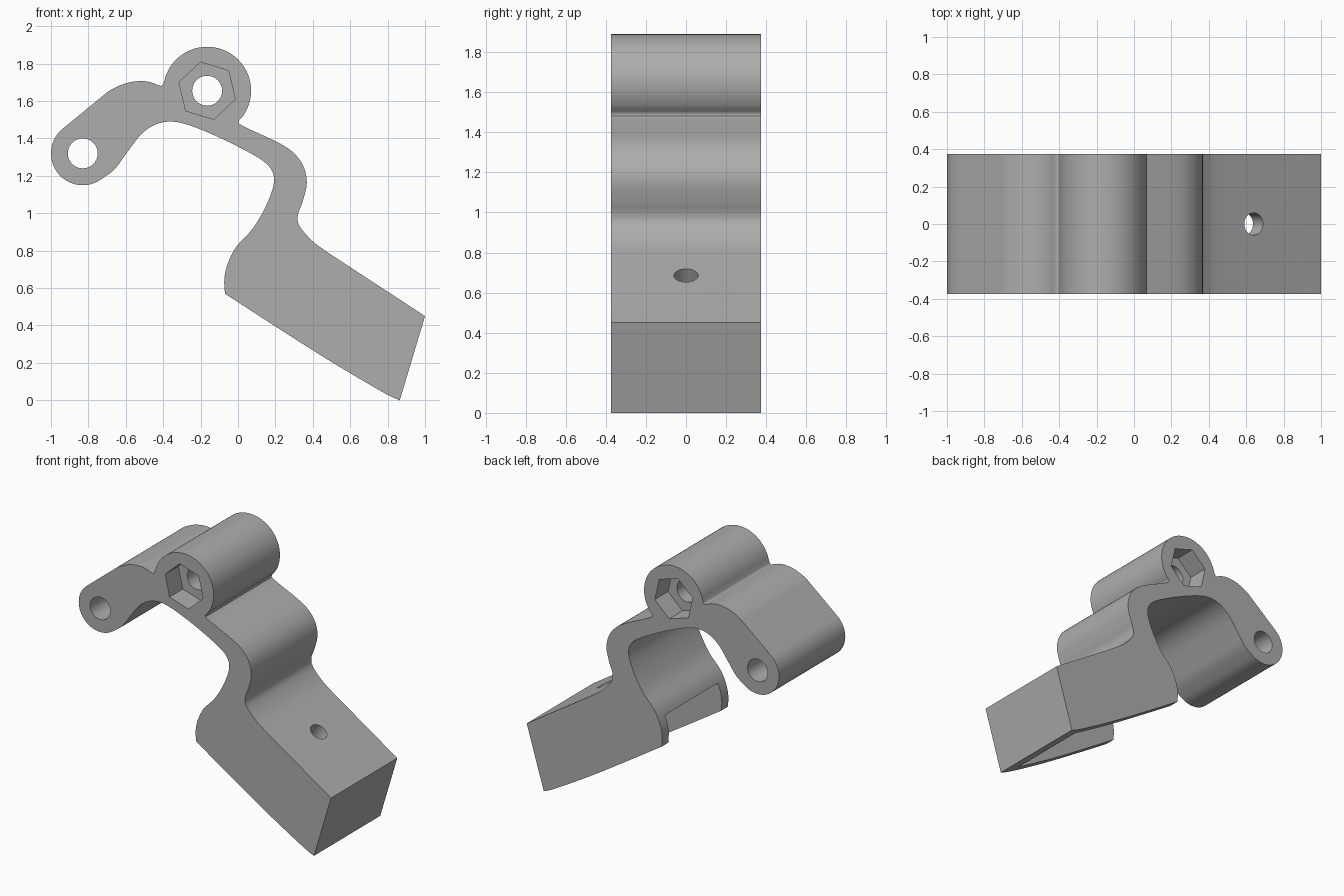
import bpy, bmesh, math
from mathutils import Vector

cube = bpy.data.objects.get("Cube")
if cube:
    bpy.data.objects.remove(cube, do_unlink=True)

WIDTH = 0.75
HALF = WIDTH / 2
BOSS = Vector((-0.165, 1.655))
LUG = Vector((-0.83, 1.32))

grey = bpy.data.materials.new("plain grey")
grey.use_nodes = True
grey.diffuse_color = (0.42, 0.42, 0.42, 1)
grey.node_tree.nodes["Principled BSDF"].inputs["Base Color"].default_value = grey.diffuse_color


def arc(center, radius, start, end, steps):
    """Points on a circle in the side profile, angles in degrees."""
    angles = [math.radians(start + (end - start) * i / steps) for i in range(steps + 1)]
    return [center + radius * Vector((math.cos(a), math.sin(a))) for a in angles]


def smooth(points, steps=4):
    """Smooth path through the points."""
    p = [Vector(q) for q in points]
    p = [2 * p[0] - p[1]] + p + [2 * p[-1] - p[-2]]
    path = []
    for a, b, c, d in zip(p, p[1:], p[2:], p[3:]):
        for i in range(steps):
            t = i / steps
            path.append(b + (c - a) * t / 2 + (2 * a - 5 * b + 4 * c - d) * t**2 / 2
                        + (3 * b - a - 3 * c + d) * t**3 / 2)
    return path + [p[-2]]


def extrude_profile(name, outline, y_from, y_to):
    """Solid made by sweeping an x-z outline along y."""
    bm = bmesh.new()
    face = bm.faces.new([bm.verts.new((p[0], y_from, p[1])) for p in outline])
    swept = bmesh.ops.extrude_face_region(bm, geom=[face])["geom"]
    moved = [v for v in swept if isinstance(v, bmesh.types.BMVert)]
    bmesh.ops.translate(bm, vec=(0, y_to - y_from, 0), verts=moved)
    bmesh.ops.remove_doubles(bm, verts=bm.verts, dist=0.0001)
    bmesh.ops.recalc_face_normals(bm, faces=bm.faces)
    mesh = bpy.data.meshes.new(name)
    bm.to_mesh(mesh)
    bm.free()
    mesh.materials.append(grey)
    obj = bpy.data.objects.new(name, mesh)
    bpy.context.collection.objects.link(obj)
    return obj


# Bracket outline: lug, underside of the arm, neck, block, shoulder, boss, arm top
underside = smooth([
    (-0.725, 1.185), (-0.66, 1.235), (-0.6, 1.315), (-0.52, 1.42), (-0.44, 1.475),
    (-0.35, 1.49), (-0.25, 1.467), (-0.1, 1.405), (0.05, 1.33), (0.14, 1.275),
    (0.185, 1.22), (0.19, 1.15), (0.15, 1.04), (0.08, 0.92), (-0.01, 0.82),
    (-0.055, 0.73), (-0.073, 0.65), (-0.07, 0.57)])
block_bottom = smooth([(-0.07, 0.57), (0.2, 0.395), (0.5, 0.205), (0.78, 0.04), (0.865, 0)])
shoulder = smooth([
    (0.48, 0.79), (0.4, 0.85), (0.33, 0.93), (0.32, 0.99), (0.345, 1.06), (0.368, 1.16),
    (0.35, 1.25), (0.3, 1.32), (0.22, 1.375), (0.03, 1.465), (0.005, 1.49), (0.022, 1.515)])
arm_top = smooth([
    (-0.397, 1.7), (-0.405, 1.685), (-0.42, 1.682), (-0.46, 1.698), (-0.52, 1.707),
    (-0.6, 1.695), (-0.68, 1.66), (-0.72, 1.63)])
outline = (arc(LUG, 0.17, 130, 305, 32) + underside[1:] + block_bottom[1:]
           + [Vector((1, 0.45))] + shoulder + arc(BOSS, 0.235, -35, 168, 40) + arm_top[1:])
bracket = extrude_profile("bracket", outline, -HALF, HALF)

# Pin holes and hexagonal nut pockets
cutters = [extrude_profile("pin_hole_cutter", arc(c, 0.08, 0, 360, 40)[:-1], -1, 1)
           for c in (LUG, BOSS)]
for side in (-1, 1):
    hexagon = arc(BOSS, 0.157, 43, 403, 6)[:-1]
    cutters.append(extrude_profile("nut_pocket_cutter", hexagon, side * (HALF - 0.15), side))

# Cavity in the block, open below and at the left end
cavity = [(-0.3, 0.76), (0.35, 0.76), (0.88, 0.41), (0.77, 0.04), (0.7, -0.3), (-0.3, -0.3)]
cutters.append(extrude_profile("cavity_cutter", cavity, 0.075 - HALF, HALF - 0.075))

# Screw hole square to the sloping top of the block
screw = extrude_profile("screw_hole_cutter", arc(Vector((0, 0)), 0.06, 0, 360, 32)[:-1], -0.15, 0.15)
screw.rotation_euler = Vector((0, 1, 0)).rotation_difference(Vector((0.55, 0, 0.84))).to_euler()
screw.location = (0.64, 0, 0.686)
cutters.append(screw)

for cutter in cutters:
    cutter.hide_render = True
    cut = bracket.modifiers.new(cutter.name, "BOOLEAN")
    cut.operation = "DIFFERENCE"
    cut.solver = "EXACT"
    cut.object = cutter

# Apply the cuts, drop the cutters and smooth the curved faces
bpy.ops.object.select_all(action="DESELECT")
bracket.select_set(True)
bpy.context.view_layer.objects.active = bracket
bpy.context.view_layer.update()
for cut in list(bracket.modifiers):
    bpy.ops.object.modifier_apply(modifier=cut.name)
for cutter in cutters:
    bpy.data.objects.remove(cutter, do_unlink=True)
bpy.ops.object.shade_smooth_by_angle(angle=math.radians(30))
